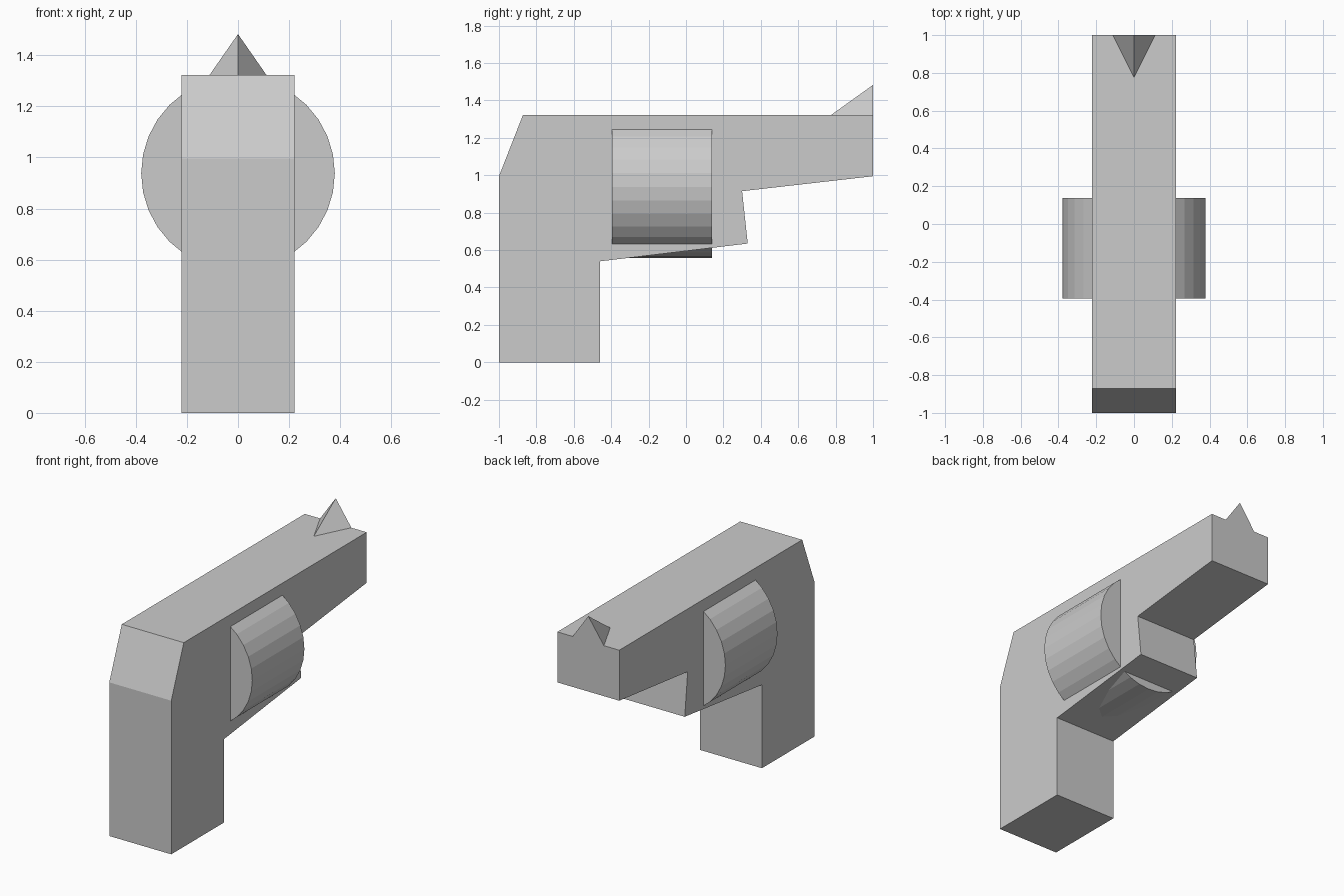
import bpy, bmesh, math
from mathutils import Matrix

if "Cube" in bpy.data.objects:
    bpy.data.objects.remove(bpy.data.objects["Cube"])


def finish(name, bm):
    bmesh.ops.recalc_face_normals(bm, faces=bm.faces)
    mesh = bpy.data.meshes.new(name)
    bm.to_mesh(mesh)
    bm.free()
    obj = bpy.data.objects.new(name, mesh)
    bpy.context.collection.objects.link(obj)
    return obj


# Body: grip, frame and barrel as one side profile (y, z) extruded across x
half_width = 0.222
profile = [(-1, 0), (-0.46, 0), (-0.46, 0.54), (0.33, 0.635), (0.30, 0.915),
           (1, 0.995), (1, 1.322), (-0.872, 1.322), (-1, 0.995)]
bm = bmesh.new()
face = bm.faces.new([bm.verts.new((-half_width, y, z)) for y, z in profile])
ext = bmesh.ops.extrude_face_region(bm, geom=[face])
bmesh.ops.translate(bm, vec=(2 * half_width, 0, 0),
                    verts=[v for v in ext["geom"] if isinstance(v, bmesh.types.BMVert)])
finish("body", bm)

# Drum: 32-sided cylinder along y, bulging out of both sides and the underside
y0, y1, radius, centre_z = -0.395, 0.138, 0.379, 0.938
bm = bmesh.new()
bmesh.ops.create_cone(bm, cap_ends=True, segments=32, radius1=radius, radius2=radius,
                      depth=y1 - y0,
                      matrix=Matrix.Translation((0, (y0 + y1) / 2, centre_z))
                      @ Matrix.Rotation(math.pi / 2, 4, 'X'))
finish("drum", bm)

# Front sight: tetrahedron flush with the muzzle
bm = bmesh.new()
for p in [(-0.112, 1, 1.322), (0.112, 1, 1.322), (0, 0.775, 1.322), (0, 1, 1.483)]:
    bm.verts.new(p)
bmesh.ops.convex_hull(bm, input=bm.verts)
finish("sight", bm)
